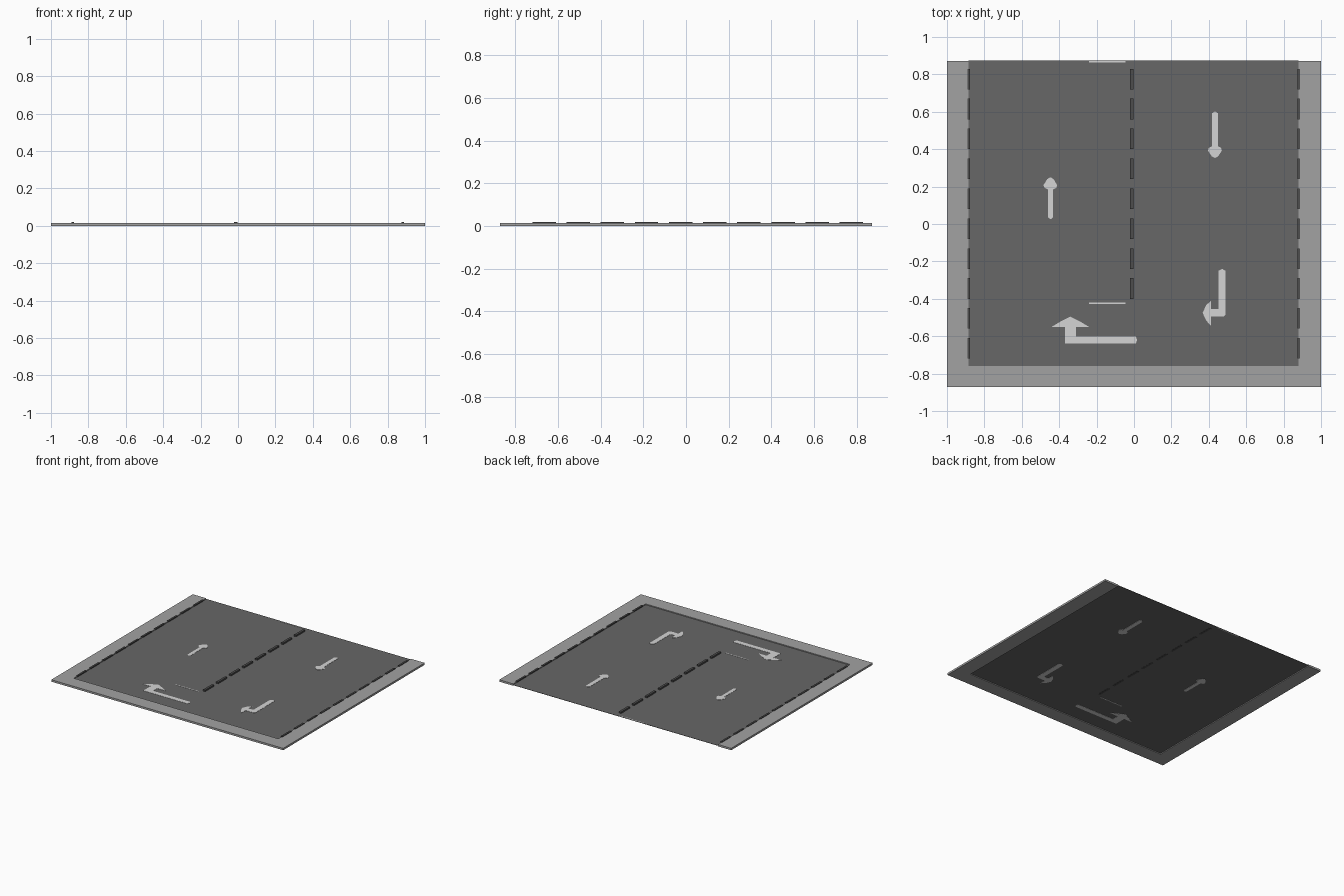
import bpy, bmesh


def material(name, v):
    m = bpy.data.materials.new(name)
    m.diffuse_color = (v, v, v, 1)
    return m


KERB = material("concrete grey", 0.36)
ASPHALT = material("asphalt grey", 0.135)
DASH = material("dark dash grey", 0.075)
PAINT = material("pale road paint", 0.66)


def plate(name, outlines, z0, z1, mat):
    """Extrude one or more flat outlines (counter-clockwise) from z0 to z1."""
    bm = bmesh.new()
    for pts in outlines:
        face = bm.faces.new([bm.verts.new((x, y, z0)) for x, y in pts])
        top = bmesh.ops.extrude_face_region(bm, geom=[face])["geom"]
        for v in top:
            if isinstance(v, bmesh.types.BMVert):
                v.co.z = z1
    # the source face is kept as the underside when the extrusion is closed
    if not all(e.is_manifold for e in bm.edges):
        bmesh.ops.holes_fill(bm, edges=[e for e in bm.edges if e.is_boundary])
    bmesh.ops.recalc_face_normals(bm, faces=bm.faces)
    me = bpy.data.meshes.new(name)
    bm.to_mesh(me)
    bm.free()
    me.materials.append(mat)
    ob = bpy.data.objects.new(name, me)
    bpy.context.collection.objects.link(ob)
    return ob


def rect(x0, x1, y0, y1):
    return [(x0, y0), (x1, y0), (x1, y1), (x0, y1)]


# U-shaped kerb, open at the back
plate("kerb", [[(-1, -0.872), (1, -0.872), (1, 0.872), (0.88, 0.872),
                (0.88, -0.76), (-0.885, -0.76), (-0.885, 0.872), (-1, 0.872)]],
      0, 0.015, KERB)

# Thin road surface sunk inside the kerb
plate("road_surface", [rect(-0.885, 0.88, -0.76, 0.875)], 0.006, 0.008, ASPHALT)

# Dashed lines: ten along each kerb, eight down the middle
for name, x, w, n, z0 in (("left_dashes", -0.884, 0.014, 10, 0.012),
                          ("centre_dashes", -0.012, 0.018, 8, 0.0045),
                          ("right_dashes", 0.881, 0.014, 10, 0.012)):
    ys = [0.775 - 0.16 * i for i in range(n)]
    plate(name, [rect(x - w / 2, x + w / 2, y - 0.055, y + 0.055) for y in ys],
          z0, 0.02, DASH)

# Painted marks, showing on both sides of the road sheet
marks = {
    "stop_lines": [rect(-0.24, -0.045, 0.864, 0.872), rect(-0.24, -0.045, -0.427, -0.419)],
    "forward_arrow": [[(-0.46, 0.035), (-0.446, 0.025), (-0.433, 0.035), (-0.433, 0.185),
                       (-0.415, 0.193), (-0.411, 0.208), (-0.43, 0.24), (-0.447, 0.25),
                       (-0.464, 0.24), (-0.484, 0.208), (-0.478, 0.193), (-0.46, 0.185)]],
    "return_arrow": [[(0.417, 0.592), (0.417, 0.415), (0.40, 0.408), (0.395, 0.393),
                      (0.415, 0.362), (0.433, 0.353), (0.45, 0.362), (0.47, 0.393),
                      (0.465, 0.408), (0.449, 0.415), (0.449, 0.592), (0.433, 0.602)]],
    "right_turn_arrow": [[(0.452, -0.25), (0.452, -0.455), (0.412, -0.455), (0.412, -0.41),
                          (0.385, -0.435), (0.367, -0.475), (0.385, -0.515), (0.412, -0.545),
                          (0.412, -0.495), (0.48, -0.495), (0.49, -0.485), (0.49, -0.25),
                          (0.471, -0.24)]],
    "left_turn_arrow": [[(-0.37, -0.638), (0.01, -0.638), (0.017, -0.62), (0.01, -0.602),
                         (-0.31, -0.602), (-0.31, -0.55), (-0.24, -0.55), (-0.29, -0.52),
                         (-0.34, -0.495), (-0.39, -0.52), (-0.44, -0.55), (-0.37, -0.55)]],
}
for name, outlines in marks.items():
    plate(name, outlines, 0.0045, 0.0095, PAINT)
